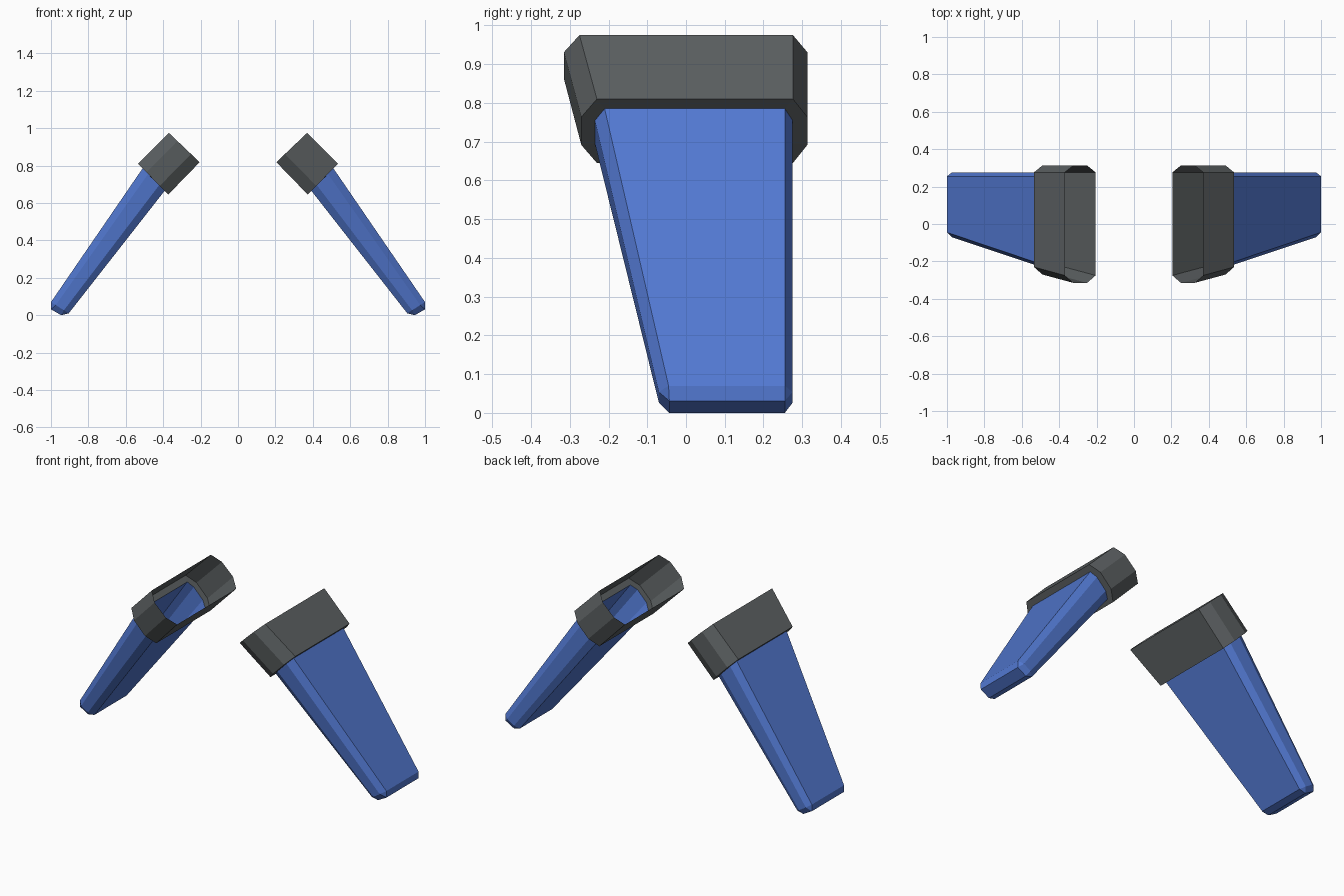
import bpy, bmesh
from mathutils import Vector

cube = bpy.data.objects.get("Cube")
if cube:
    bpy.data.objects.remove(cube, do_unlink=True)


def material(name, color):
    m = bpy.data.materials.new(name)
    m.use_nodes = True
    m.diffuse_color = color
    m.node_tree.nodes["Principled BSDF"].inputs["Base Color"].default_value = color
    return m


blue = material("sleeve blue", (0.085, 0.19, 0.64, 1))
grey = material("cuff grey", (0.105, 0.116, 0.12, 1))


def section(outer, inner, front, back, cut, cut_front, cut_back):
    """Chamfered rectangle between an outer and an inner (x, z) point."""
    o, i = Vector(outer), Vector(inner)

    def point(t, y):
        p = o.lerp(i, t)
        return Vector((p.x, y, p.y))

    f, b = front + cut_front, back - cut_back
    return [point(0, f), point(0, b), point(cut, back), point(1 - cut, back),
            point(1, b), point(1, f), point(1 - cut, front), point(cut, front)]


def loft(name, rings, mat, side, tip=None):
    """Skin the rings; a tip rectangle closes the last ring with bevels."""
    bm = bmesh.new()
    place = lambda ring: [bm.verts.new((p.x * side, p.y, p.z)) for p in ring]
    loops = [place(r) for r in rings]
    for a, b in zip(loops, loops[1:]):
        for k in range(8):
            n = (k + 1) % 8
            bm.faces.new((a[k], a[n], b[n], b[k]))
    if tip:
        last, end = loops[-1], place(tip)
        for k in range(4):
            n = (k + 1) % 4
            bm.faces.new((last[2 * k], last[2 * k + 1], end[n], end[k]))
            bm.faces.new((last[2 * k + 1], last[(2 * k + 2) % 8], end[n]))
        bm.faces.new(end)
    # the winding is outward on one side only
    if side > 0:
        bmesh.ops.reverse_faces(bm, faces=bm.faces[:])
    bm.normal_update()
    mesh = bpy.data.meshes.new(name)
    bm.to_mesh(mesh)
    bm.free()
    mesh.materials.append(mat)
    bpy.context.collection.objects.link(bpy.data.objects.new(name, mesh))


# shared sections from the open shoulder end to the closed tip
cuff_top = section((0.37, 0.975), (0.205, 0.818), -0.315, 0.313, 0.28, 0.04, 0.037)
cuff_base = section((0.535, 0.81), (0.373, 0.645), -0.27, 0.313, 0.28, 0.04, 0.037)
arm_top = section((0.51, 0.785), (0.393, 0.664), -0.235, 0.275, 0.25, 0.025, 0.02)
arm_base = section((1.0, 0.07), (0.905, 0.01), -0.07, 0.275, 0.27, 0.025, 0.02)
tip = [Vector((x, y, z)) for x, y, z in
       ((1.0, -0.043, 0.031), (1.0, 0.255, 0.031), (0.945, 0.255, 0), (0.945, -0.043, 0))]

for label, side in (("left", 1), ("right", -1)):
    # hollow cuff with a flat collar closing in on the sleeve
    loft(label + "_cuff", [cuff_top, cuff_base, arm_top], grey, side)
    # tapered sleeve, open inside the cuff
    loft(label + "_sleeve", [arm_top, arm_base], blue, side, tip)
